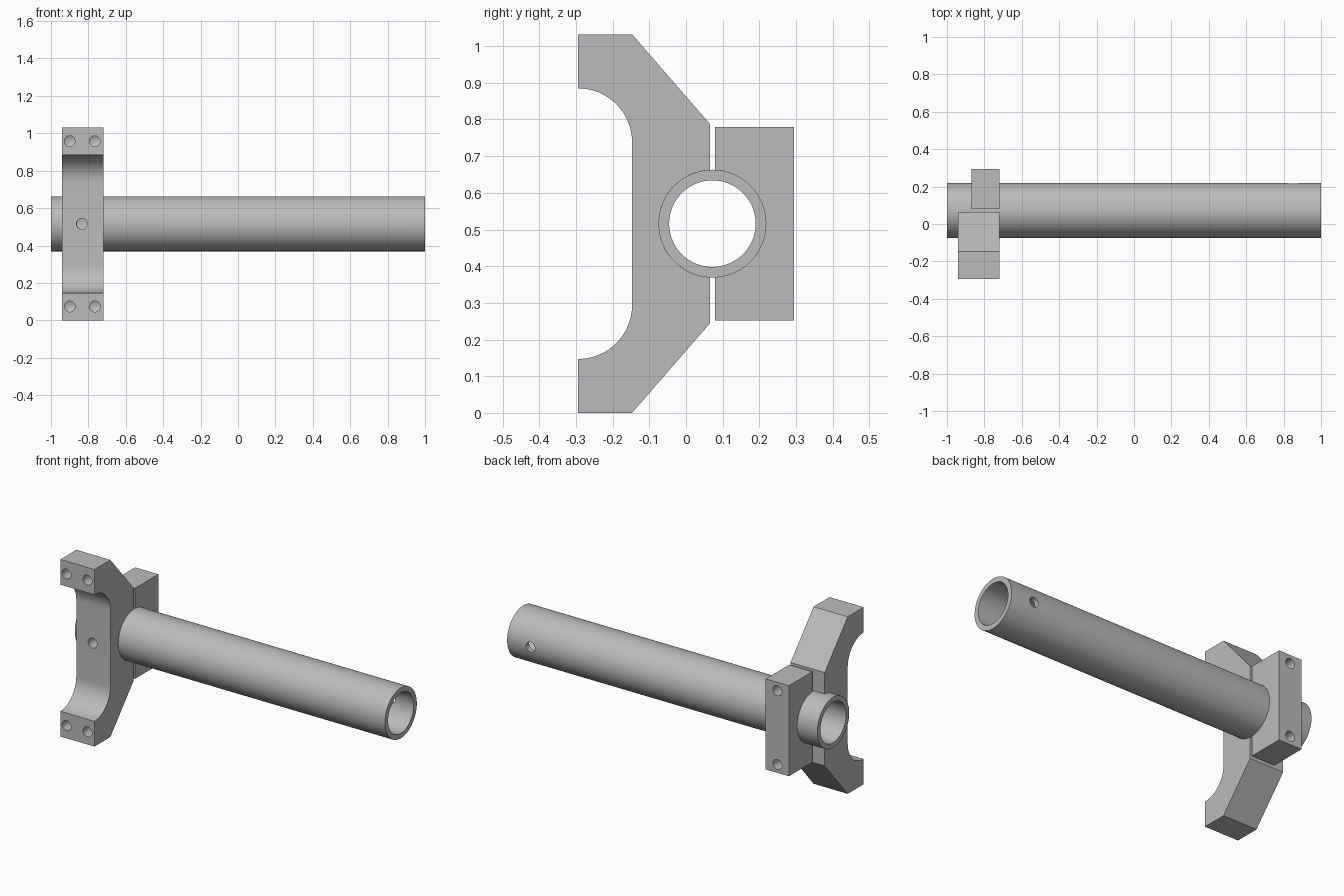
import bpy, bmesh, math
from mathutils import Matrix

cube = bpy.data.objects.get("Cube")
if cube:
    bpy.data.objects.remove(cube)

metal = bpy.data.materials.new("light_grey_metal")
metal.use_nodes = True
GREY = (0.5, 0.5, 0.5, 1)
metal.diffuse_color = GREY
metal.node_tree.nodes["Principled BSDF"].inputs["Base Color"].default_value = GREY

AXIS_Y, AXIS_Z = 0.072, 0.516     # tube centre line
TUBE_R, BORE_R = 0.147, 0.118
HOLE_R = 0.029


def make_object(name, bm):
    bmesh.ops.recalc_face_normals(bm, faces=bm.faces)
    mesh = bpy.data.meshes.new(name)
    bm.to_mesh(mesh)
    bm.free()
    mesh.materials.append(metal)
    obj = bpy.data.objects.new(name, mesh)
    bpy.context.collection.objects.link(obj)
    return obj


def extrude_profile(name, points, x0, x1):
    """Extrude a closed (y, z) outline along x."""
    bm = bmesh.new()
    face = bm.faces.new([bm.verts.new((x0, y, z)) for y, z in points])
    moved = bmesh.ops.extrude_face_region(bm, geom=[face])["geom"]
    verts = [v for v in moved if isinstance(v, bmesh.types.BMVert)]
    bmesh.ops.translate(bm, verts=verts, vec=(x1 - x0, 0, 0))
    return make_object(name, bm)


def arc(cy, cz, r, start, end, steps):
    angles = [math.radians(start + (end - start) * i / steps) for i in range(steps + 1)]
    return [(cy + r * math.cos(a), cz + r * math.sin(a)) for a in angles]


def drill(x, z, y_from, y_to, tip=0.0):
    """Cutter along y with an optional conical tip at y_to."""
    bm = bmesh.new()
    turn = Matrix.Rotation(math.radians(90 if y_to < y_from else -90), 4, 'X')
    place = Matrix.Translation((x, (y_from + y_to) / 2, z)) @ turn
    bmesh.ops.create_cone(bm, cap_ends=True, segments=24, radius1=HOLE_R,
                          radius2=HOLE_R, depth=abs(y_to - y_from), matrix=place)
    if tip:
        end = [f for f in bm.faces if abs(f.calc_center_median().y - y_to) < 1e-4]
        bmesh.ops.poke(bm, faces=end, offset=tip)
    return make_object("drill", bm)


def cut(obj, cutters):
    bpy.context.view_layer.objects.active = obj
    for cutter in cutters:
        mod = obj.modifiers.new("cut", 'BOOLEAN')
        mod.operation = 'DIFFERENCE'
        mod.solver = 'EXACT'
        mod.object = cutter
        bpy.ops.object.modifier_apply(modifier=mod.name)
        bpy.data.objects.remove(cutter)


def smooth(obj):
    bpy.ops.object.select_all(action='DESELECT')
    obj.select_set(True)
    bpy.context.view_layer.objects.active = obj
    bpy.ops.object.shade_smooth_by_angle(angle=math.radians(30))


# Tube with a hole in the back wall at the far end and one behind the bracket
tube = extrude_profile("tube", arc(AXIS_Y, AXIS_Z, TUBE_R, 0, 360, 64)[:-1], -1, 1)
bore = extrude_profile("bore", arc(AXIS_Y, AXIS_Z, BORE_R, 0, 360, 64)[:-1], -1.1, 1.1)
cut(tube, [bore,
           drill(0.85, AXIS_Z, 0.35, AXIS_Y),
           drill(-0.833, AXIS_Z, -0.2, AXIS_Y)])

# Front bracket: upper half outline mirrored about the tube axis
edge_y = 0.065
mouth = math.degrees(math.acos((edge_y - AXIS_Y) / TUBE_R))
upper = arc(AXIS_Y, AXIS_Z, TUBE_R, 180, mouth, 24)
upper += [(edge_y, 0.788), (-0.147, 1.032), (-0.294, 1.032)]
upper += arc(-0.294, 0.738, 0.147, 90, 0, 16)
lower = [(y, 2 * AXIS_Z - z) for y, z in reversed(upper[1:])]
bracket = extrude_profile("bracket", upper + lower, -0.94, -0.72)
cutters = [drill(-0.835, AXIS_Z, -0.2, AXIS_Y)]
for side in (-1, 1):
    for x in (-0.9, -0.765):
        cutters.append(drill(x, AXIS_Z + side * 0.442, -0.35, -0.18, 0.017))
    cutters.append(drill(-0.795, AXIS_Z + side * 0.215, 0.2, -0.03, 0.017))
cut(bracket, cutters)

# Rear clamp cap with two bolt holes
cap_y, back_y, half_h = 0.079, 0.294, 0.264
mouth = math.degrees(math.acos((cap_y - AXIS_Y) / TUBE_R))
outline = arc(AXIS_Y, AXIS_Z, TUBE_R, -mouth, mouth, 32)
outline += [(cap_y, AXIS_Z + half_h), (back_y, AXIS_Z + half_h),
            (back_y, AXIS_Z - half_h), (cap_y, AXIS_Z - half_h)]
cap = extrude_profile("clamp_cap", outline, -0.87, -0.72)
cut(cap, [drill(-0.795, AXIS_Z + side * 0.215, 0.35, 0.0) for side in (-1, 1)])

for part in (tube, bracket, cap):
    smooth(part)
